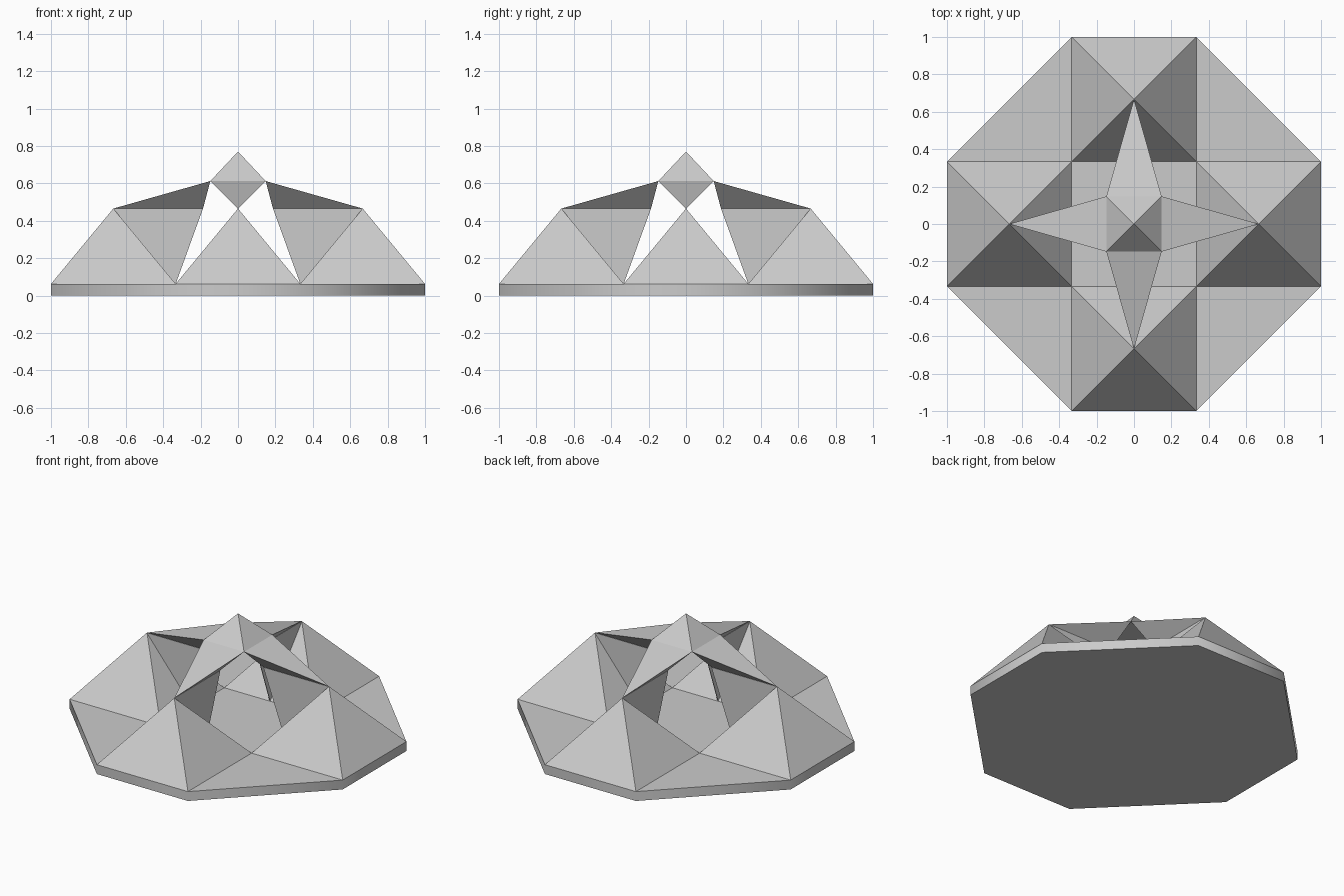
import bpy
import math
from mathutils import Matrix

cube = bpy.data.objects.get("Cube")
if cube:
    bpy.data.objects.remove(cube, do_unlink=True)

T = 1 / 3        # half width of a corner pyramid
BASE = 0.062     # top of the base slab
TIP = 0.465      # pyramid peaks and arm tips
SHOULDER = 0.612
S = 0.148        # half width of the cap
INNER = 0.187    # inner end of the arm keel

stone = bpy.data.materials.new("light grey")
stone.use_nodes = True
colour = (0.6, 0.6, 0.6, 1)
stone.diffuse_color = colour
stone.node_tree.nodes["Principled BSDF"].inputs["Base Color"].default_value = colour


def part(name, verts, faces, turn=0):
    mesh = bpy.data.meshes.new(name)
    mesh.from_pydata(verts, [], faces)
    mesh.transform(Matrix.Rotation(turn, 4, "Z"))
    mesh.materials.append(stone)
    mesh.update()
    obj = bpy.data.objects.new(name, mesh)
    bpy.context.collection.objects.link(obj)
    return obj


# Octagonal base slab
ring = [(1, -T), (1, T), (T, 1), (-T, 1), (-1, T), (-1, -T), (-T, -1), (T, -1)]
verts = [(x, y, z) for z in (0, BASE) for x, y in ring]
sides = [(i, (i + 1) % 8, (i + 1) % 8 + 8, i + 8) for i in range(8)]
base = part("base", verts, [tuple(range(7, -1, -1)), tuple(range(8, 16))] + sides)
bpy.context.view_layer.objects.active = base
base.select_set(True)
bpy.ops.object.shade_smooth_by_angle(angle=math.radians(50))
base.select_set(False)

# Central cap
square = [(-S, -S, SHOULDER), (S, -S, SHOULDER), (S, S, SHOULDER), (-S, S, SHOULDER)]
part("cap", square + [(0, 0, 0.77)],
     [(3, 2, 1, 0)] + [(i, (i + 1) % 4, 4) for i in range(4)])

# Four sides: pyramid, pointed arm and the thin fin that carries it
for i, side in enumerate(("left", "back", "right", "front")):
    turn = i * math.pi / 2
    tip = (2 * T, 0, TIP)
    part(side + "_pyramid",
         [(T, -T, BASE), (1, -T, BASE), (1, T, BASE), (T, T, BASE), tip],
         [(0, 1, 4), (1, 2, 4), (2, 3, 4), (3, 0, 4)], turn)
    part(side + "_arm",
         [(S, -S, SHOULDER), (S, S, SHOULDER), tip, (INNER, 0, TIP)],
         [(0, 2, 1), (0, 3, 2), (1, 2, 3), (0, 1, 3)], turn)
    w = 0.002
    fin = [(x, y, z) for y in (-w, w)
           for x, z in ((2 * T, TIP), (INNER, TIP), (T, BASE))]
    part(side + "_fin", fin,
         [(0, 1, 2), (5, 4, 3), (0, 3, 4, 1), (1, 4, 5, 2), (2, 5, 3, 0)], turn)
